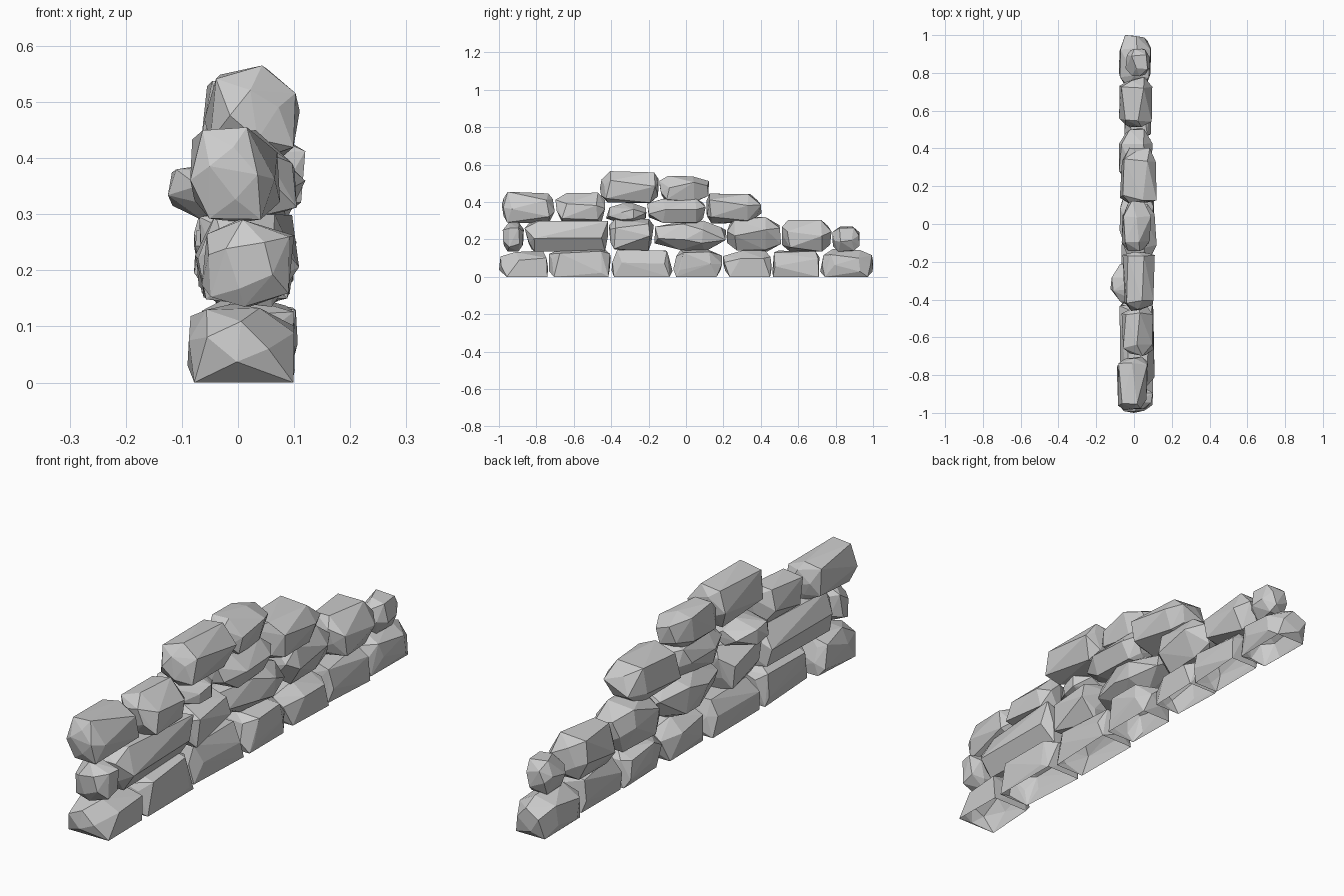
import bpy, bmesh, math, random

if "Cube" in bpy.data.objects:
    bpy.data.objects.remove(bpy.data.objects["Cube"])

random.seed(11)


def ring(t, size, count):
    """Rough squarish cross-section at fraction t along the stone."""
    start = random.random() * math.tau / count
    pts = []
    for i in range(count):
        a = start + math.tau * i / count + random.uniform(-.2, .2)
        c, s = math.cos(a), math.sin(a)
        r = size * random.uniform(.9, 1.08) / (c ** 4 + s ** 4) ** .25
        pts.append([r * c, t + random.uniform(-.06, .06), r * s])
    return pts


def stone(name, bounds, left, right):
    """Faceted stone filling the bounds, tapered towards both ends."""
    pts = (ring(0, .55, 4) + ring(left, .97, 6)
           + ring(1 - right, .97, 6) + ring(1, .55, 4))
    # Stretch the rough cloud to the exact extents of the stone
    for axis, (a, b) in enumerate(bounds):
        lo, hi = min(p[axis] for p in pts), max(p[axis] for p in pts)
        for p in pts:
            p[axis] = a + (b - a) * (p[axis] - lo) / (hi - lo)
    # Broad footing for the bottom course
    (x0, x1), (y0, y1), (z0, _) = bounds
    if z0 == 0:
        inset = .4 * (y1 - y0)
        for y in (y0 + left * inset, y1 - right * inset):
            pts += [[x0 + random.uniform(.01, .03), y, 0],
                    [x1 - random.uniform(0, .025), y, 0]]
    bm = bmesh.new()
    for p in pts:
        bm.verts.new(p)
    hull = bmesh.ops.convex_hull(bm, input=bm.verts[:])
    junk = {v for v in hull["geom_interior"] + hull["geom_unused"]
            if isinstance(v, bmesh.types.BMVert)}
    bmesh.ops.delete(bm, geom=list(junk), context='VERTS')
    # Merge nearly coplanar facets into broader chipped faces
    bmesh.ops.dissolve_limit(bm, angle_limit=math.radians(5),
                             verts=bm.verts[:], edges=bm.edges[:])
    bmesh.ops.recalc_face_normals(bm, faces=bm.faces[:])
    # Stones on the ground are open underneath
    if z0 == 0:
        under = [f for f in bm.faces if f.normal.z < -.95 and f.calc_center_median().z < .015]
        bmesh.ops.delete(bm, geom=under, context='FACES')
    mesh = bpy.data.meshes.new(name)
    bm.to_mesh(mesh)
    bm.free()
    obj = bpy.data.objects.new(name, mesh)
    bpy.context.collection.objects.link(obj)


def course(name, y, base, stones, depths={}):
    """Lay stones end to end; each is (far end, top, left taper, right taper)."""
    for i, (end, top, left, right) in enumerate(stones):
        depth = (random.uniform(-.08, -.06), random.uniform(.09, .115))
        stone(f"{name}_stone_{i + 1}",
              (depths.get(i, depth), (y, end - .002), (base, top)), left, right)
        y = end + .002


# Bottom course, standing on the ground
course("bottom", -1, 0, [
    (-.735, .14, .4, .04), (-.4, .16, .2, .1), (-.07, .145, .1, .12),
    (.195, .15, .15, .28), (.46, .14, .35, .08), (.715, .14, .03, .03),
    (1.002, .15, .22, .25)], {0: (-.09, .1), 5: (-.05, .09), 6: (-.08, .09)})

# Second course, ending in small stones
course("second", -.98, .135, [
    (-.865, .29, .25, .25), (-.415, .3, .08, .03), (-.17, .31, .1, .1),
    (.215, .3, .42, .3), (.51, .32, .15, .25), (.78, .305, .15, .12),
    (.93, .27, .25, .25)], {6: (-.045, .085)})

# Third course, with one flat stone sticking out on the left
course("third", -.985, .285, [
    (-.7, .455, .12, .1), (-.43, .45, .15, .1), (-.21, .395, .35, .3),
    (.107, .42, .28, .15), (.405, .445, .08, .2)],
    {0: (-.085, .075), 2: (-.125, .08), 3: (-.06, .12), 4: (-.075, .12)})

# Two loose stones on top
course("top", -.46, .395, [(-.145, .565, .12, .1), (.125, .54, .12, .28)],
       {0: (-.06, .11), 1: (-.065, .09)})
